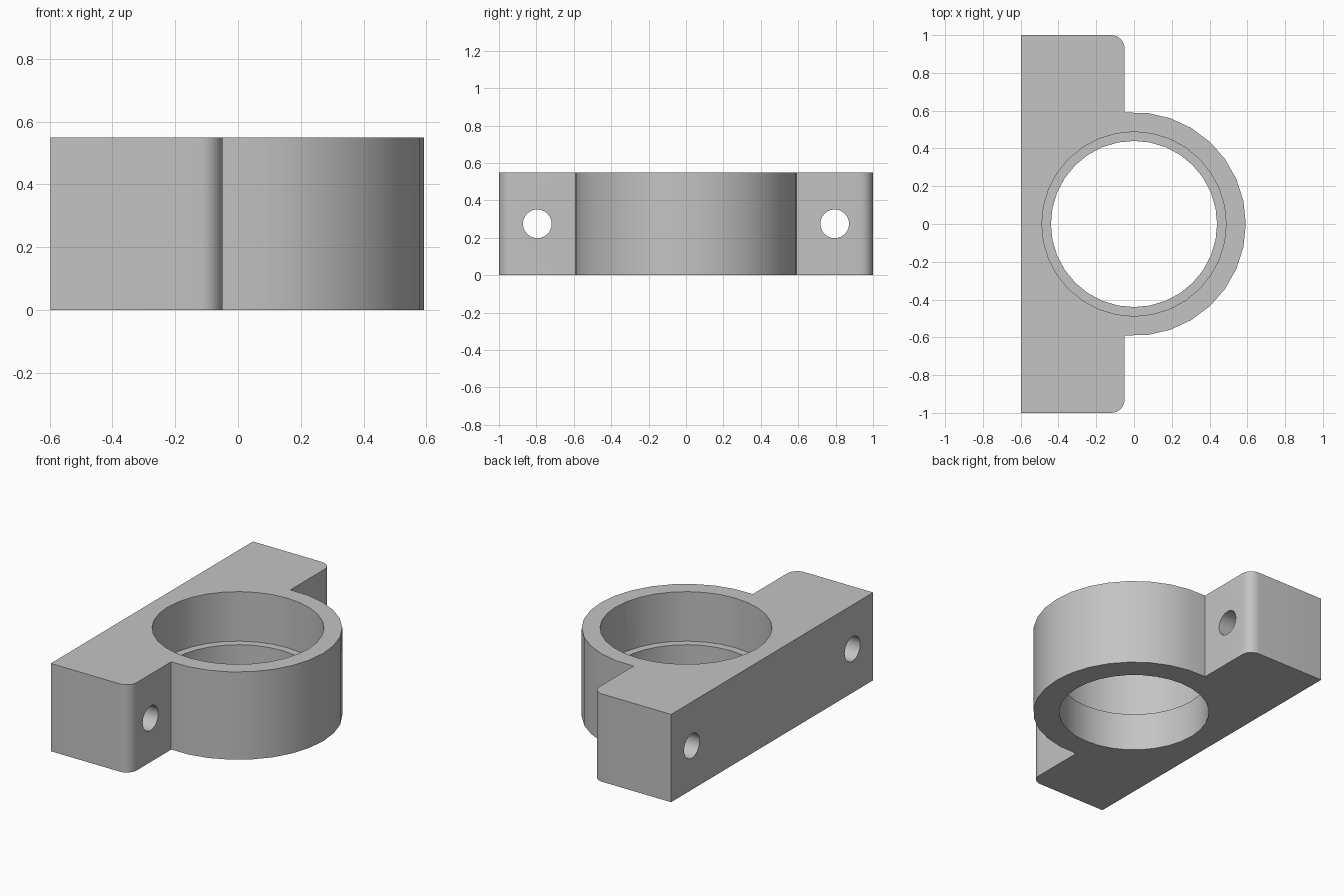
import bpy, bmesh
from math import sin, cos, pi, acos, radians
from mathutils import Matrix

cube = bpy.data.objects.get("Cube")
if cube:
    bpy.data.objects.remove(cube, do_unlink=True)

HEIGHT = 0.55
BACK, LUG = -0.597, -0.05      # back plane and lug face in x
RING, COUNTERBORE, BORE = 0.592, 0.488, 0.44
LEDGE = 0.24                   # height of the bore shoulder
FILLET = 0.07
SCREW_Y, SCREW_R = 0.795, 0.077

grey = bpy.data.materials.new("plain_grey")
grey.use_nodes = True
colour = (0.55, 0.55, 0.55, 1)
grey.diffuse_color = colour
grey.node_tree.nodes["Principled BSDF"].inputs["Base Color"].default_value = colour


def make_object(name, bm):
    mesh = bpy.data.meshes.new(name)
    bmesh.ops.recalc_face_normals(bm, faces=bm.faces)
    bm.to_mesh(mesh)
    bm.free()
    mesh.materials.append(grey)
    obj = bpy.data.objects.new(name, mesh)
    bpy.context.collection.objects.link(obj)
    return obj


def arc(cx, cy, r, start, end, steps):
    angles = [start + (end - start) * i / steps for i in range(steps + 1)]
    return [(cx + r * cos(a), cy + r * sin(a)) for a in angles]


def cylinder(name, r, depth, matrix, segments=32):
    bm = bmesh.new()
    bmesh.ops.create_cone(bm, cap_ends=True, segments=segments, radius1=r,
                          radius2=r, depth=depth, matrix=matrix)
    obj = make_object(name, bm)
    obj.hide_render = True
    return obj


# Bracket outline: half ring joined to a flat bar with rounded lug corners
reach = acos(LUG / RING)
outline = [(BACK, -1)]
outline += arc(LUG - FILLET, -1 + FILLET, FILLET, -pi / 2, 0, 6)
outline += arc(0, 0, RING, -reach, reach, 16)
outline += arc(LUG - FILLET, 1 - FILLET, FILLET, 0, pi / 2, 6)
outline += [(BACK, 1)]

bm = bmesh.new()
base = bm.faces.new([bm.verts.new((x, y, 0)) for x, y in outline])
top = bmesh.ops.extrude_face_region(bm, geom=[base])["geom"]
bmesh.ops.translate(bm, vec=(0, 0, HEIGHT),
                    verts=[v for v in top if isinstance(v, bmesh.types.BMVert)])
bracket = make_object("ring_bracket", bm)

# Through bore, wider upper bore and the two screw holes
cutters = [
    cylinder("bore_cutter", BORE, 2, Matrix.Identity(4)),
    cylinder("counterbore_cutter", COUNTERBORE, 1,
             Matrix.Translation((0, 0, LEDGE + 0.5))),
]
for side in (-1, 1):
    cutters.append(cylinder("screw_hole_cutter", SCREW_R, 2,
                            Matrix.Translation((0, side * SCREW_Y, HEIGHT / 2))
                            @ Matrix.Rotation(pi / 2, 4, 'Y'), 24))

bpy.ops.object.select_all(action='DESELECT')
bpy.context.view_layer.objects.active = bracket
bracket.select_set(True)
for cutter in cutters:
    cut = bracket.modifiers.new("cut", 'BOOLEAN')
    cut.operation = 'DIFFERENCE'
    cut.solver = 'EXACT'
    cut.object = cutter
    bpy.ops.object.modifier_apply(modifier=cut.name)
    bpy.data.objects.remove(cutter, do_unlink=True)

# Smooth curved walls, crisp edges elsewhere
bpy.ops.object.shade_smooth_by_angle(angle=radians(30))
